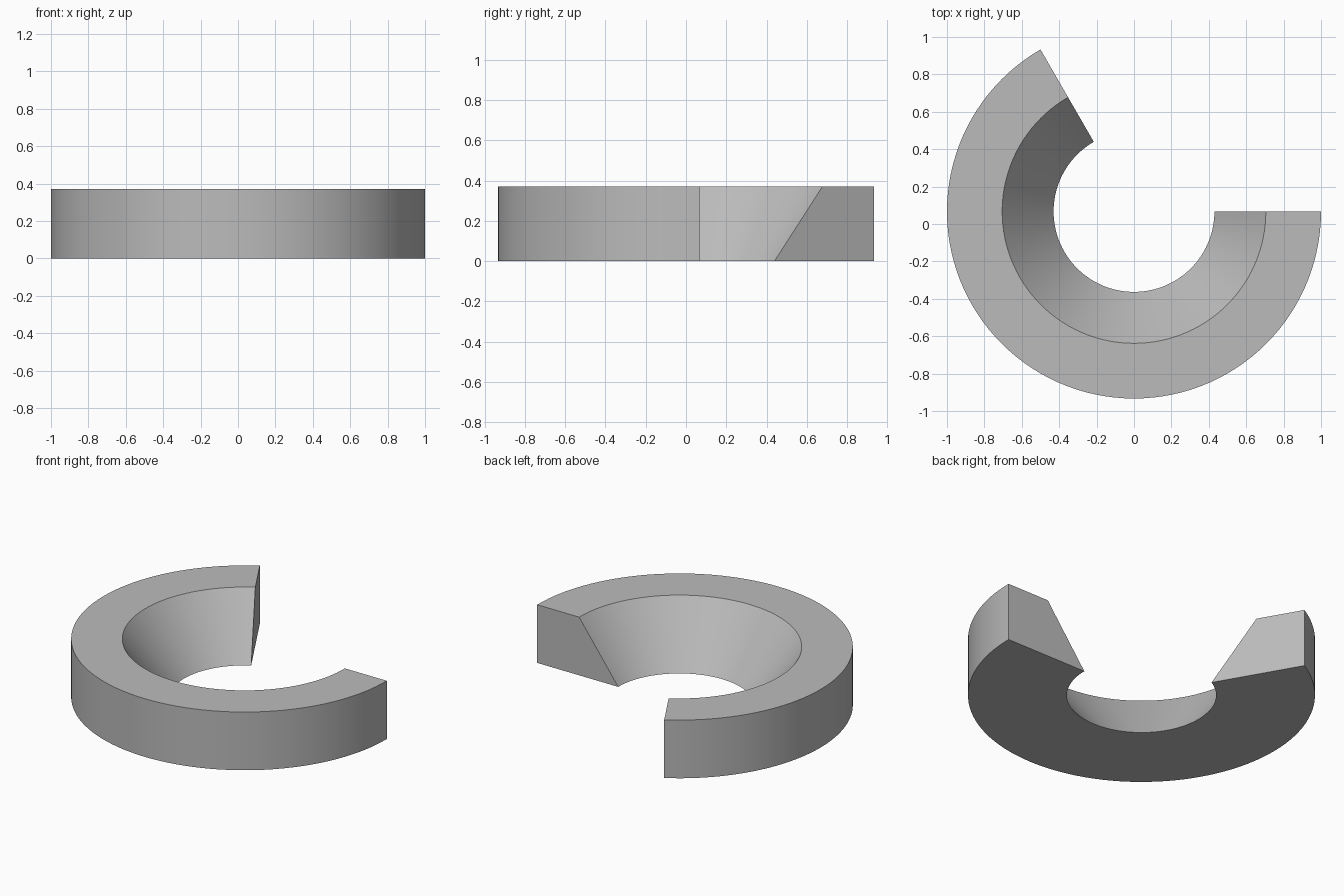
import bpy, bmesh, math
from mathutils import Vector

cube = bpy.data.objects.get("Cube")
if cube:
    bpy.data.objects.remove(cube, do_unlink=True)

OUTER, INNER_TOP, INNER_BOTTOM, HEIGHT = 1.0, 0.705, 0.43, 0.37
CENTRE_Y = 0.067
STEPS = 80

# Plain grey material
grey = bpy.data.materials.new("plain_grey")
grey.use_nodes = True
colour = (0.5, 0.5, 0.5, 1)
grey.diffuse_color = colour
grey.node_tree.nodes["Principled BSDF"].inputs["Base Color"].default_value = colour

# Cross-section of the ring: upright outside, flat top, sloping inside
profile = [(INNER_BOTTOM, 0), (OUTER, 0), (OUTER, HEIGHT), (INNER_TOP, HEIGHT)]
bm = bmesh.new()
start = bm.faces.new([bm.verts.new((r, 0, z)) for r, z in profile])

# Sweep two thirds of a turn, keeping a cap at both ends
bmesh.ops.spin(bm, geom=[start] + start.edges[:] + start.verts[:],
               cent=Vector((0, 0, 0)), axis=Vector((0, 0, 1)),
               angle=-math.radians(240), steps=STEPS, use_duplicate=False)
bmesh.ops.remove_doubles(bm, verts=bm.verts, dist=1e-5)

# Make sure the starting cap exists
open_edges = [e for e in bm.edges if e.is_boundary]
if open_edges:
    bmesh.ops.holes_fill(bm, edges=open_edges, sides=len(profile))
bmesh.ops.translate(bm, verts=bm.verts, vec=(0, CENTRE_Y, 0))
bmesh.ops.recalc_face_normals(bm, faces=bm.faces)

mesh = bpy.data.meshes.new("ring_segment")
bm.to_mesh(mesh)
bm.free()
mesh.materials.append(grey)
ring = bpy.data.objects.new("ring_segment", mesh)
bpy.context.collection.objects.link(ring)

# Smooth curved walls, sharp rims and ends
bpy.ops.object.select_all(action="DESELECT")
ring.select_set(True)
bpy.context.view_layer.objects.active = ring
bpy.ops.object.shade_smooth_by_angle(angle=math.radians(30))
